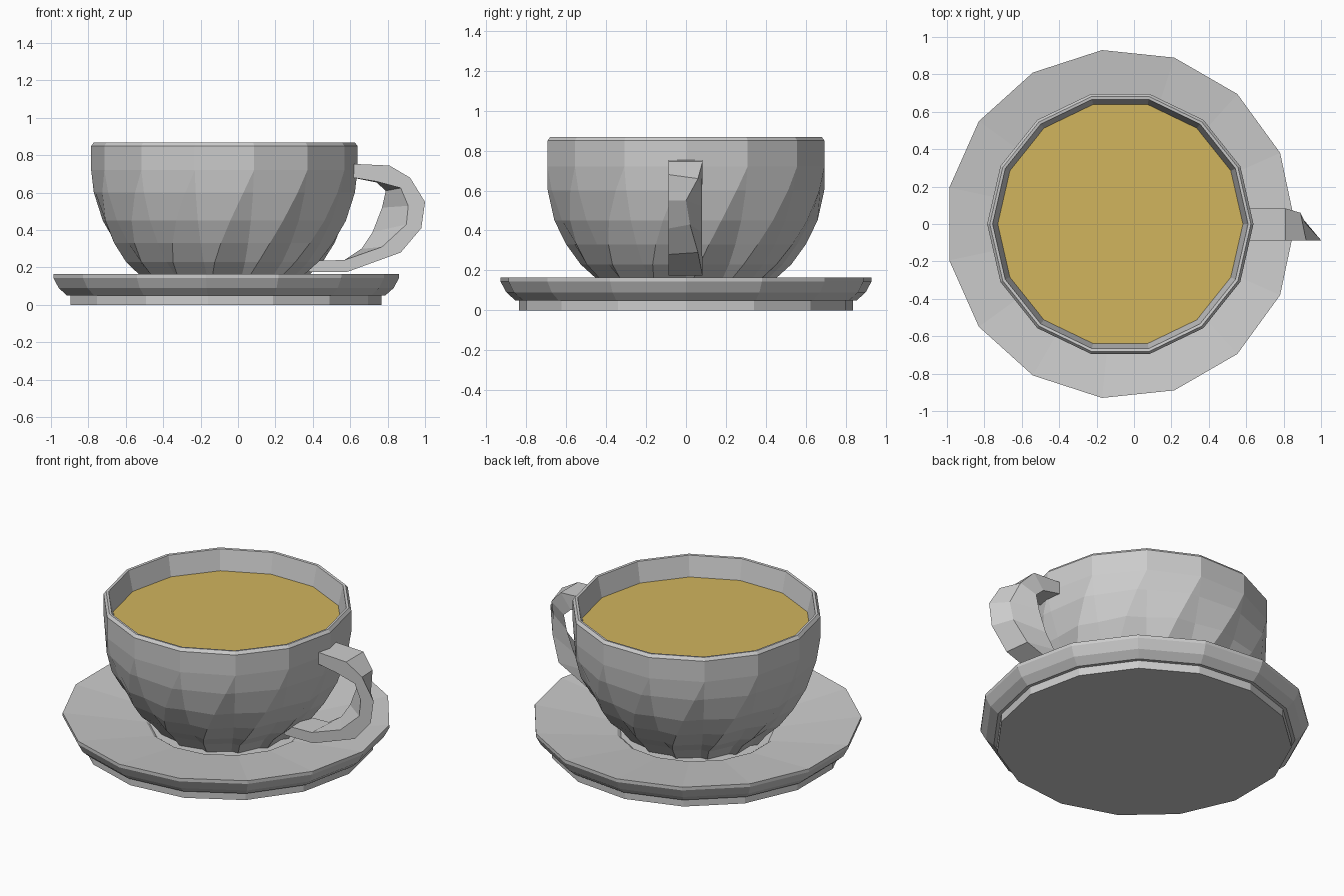
import bpy, bmesh
from math import sin, cos, pi

if "Cube" in bpy.data.objects:
    bpy.data.objects.remove(bpy.data.objects["Cube"])

CX = -0.073  # axis of cup and saucer


def finish(name, bm, color=None):
    bmesh.ops.recalc_face_normals(bm, faces=bm.faces)
    me = bpy.data.meshes.new(name)
    bm.to_mesh(me)
    bm.free()
    ob = bpy.data.objects.new(name, me)
    bpy.context.collection.objects.link(ob)
    if color:
        mat = bpy.data.materials.new(name)
        mat.diffuse_color = color
        mat.use_nodes = True
        mat.node_tree.nodes["Principled BSDF"].inputs["Base Color"].default_value = mat.diffuse_color
        me.materials.append(mat)
    return ob


def ring(bm, r, z, n):
    return [bm.verts.new((CX + r * cos(2 * pi * i / n), r * sin(2 * pi * i / n), z)) for i in range(n)]


def bridge(bm, a, b):
    n = len(a)
    for i in range(n):
        j = (i + 1) % n
        bm.faces.new((a[i], a[j], b[j], b[i]))


def lathe(bm, profile, n):
    rings = [ring(bm, r, z, n) for r, z in profile]
    for a, b in zip(rings, rings[1:]):
        bridge(bm, a, b)
    return rings


# Saucer: 15 sided dish on a foot
bm = bmesh.new()
rings = lathe(bm, [(.84, 0), (.84, .05), (.86, .05), (.905, .09), (.935, .145), (.935, .165),
                   (.46, .105), (.44, .09)], 15)
bm.faces.new(rings[0])
bm.faces.new(rings[-1])
finish("saucer", bm)

# Cup: 14 sided smooth rim, then swept pleats below
N = 14
bm = bmesh.new()
rings = lathe(bm, [(.712, .72), (.712, .85), (.698, .868), (.683, .866), (.655, .74), (.64, .6)], N)
bm.faces.new(rings[-1])
prev = None
for r, z in [(.70, .60), (.66, .45), (.60, .33), (.53, .23), (.46, .165), (.40, .09)]:
    t = min(1, (.72 - z) / .55)
    row = []
    for i in range(N):
        a = 2 * pi * i / N
        for ang, rad in ((a - .36 * t, r), (a, r * (1 - .07 * t))):  # ridge, groove
            row.append(bm.verts.new((CX + rad * cos(ang), rad * sin(ang), z)))
    if prev:
        bridge(bm, prev, row)
    else:
        top = rings[0]
        for i in range(N):
            j = (i + 1) % N
            bm.faces.new((top[i], row[2 * i], row[2 * i + 1]))
            bm.faces.new((top[i], row[2 * i + 1], row[2 * j], top[j]))
    prev = row
bm.faces.new(prev)
finish("cup", bm)

# Drink surface
bm = bmesh.new()
bm.faces.new(ring(bm, .657, .742, N))
finish("drink", bm, (.64, .46, .11, 1))

# Handle: skewed band; each station is outer x,z / inner x,z at front,
# then outer x,z,y / inner x,z,y at back
F = -.087
stations = [
    (.59, .755, .59, .685, .59, .755, .083, .59, .685, .083),
    (.81, .745, .74, .66, .81, .745, .083, .74, .655, .083),
    (.92, .68, .87, .625, .89, .66, .06, .79, .61, .08),
    (1.0, .55, .91, .53, .92, .55, .0, .77, .52, .08),
    (.98, .41, .90, .43, .91, .43, .02, .72, .39, .08),
    (.87, .28, .77, .31, .84, .29, .06, .66, .30, .08),
    (.58, .175, .57, .24, .58, .175, .083, .57, .24, .083),
    (.38, .175, .38, .235, .38, .175, .083, .38, .235, .083),
]
bm = bmesh.new()
prev = None
for s in stations:
    sec = [bm.verts.new(p) for p in ((s[0], F, s[1]), (s[4], s[6], s[5]), (s[7], s[9], s[8]), (s[2], F, s[3]))]
    if prev:
        bridge(bm, prev, sec)
    else:
        bm.faces.new(sec)
    prev = sec
bm.faces.new(prev)
finish("handle", bm)
